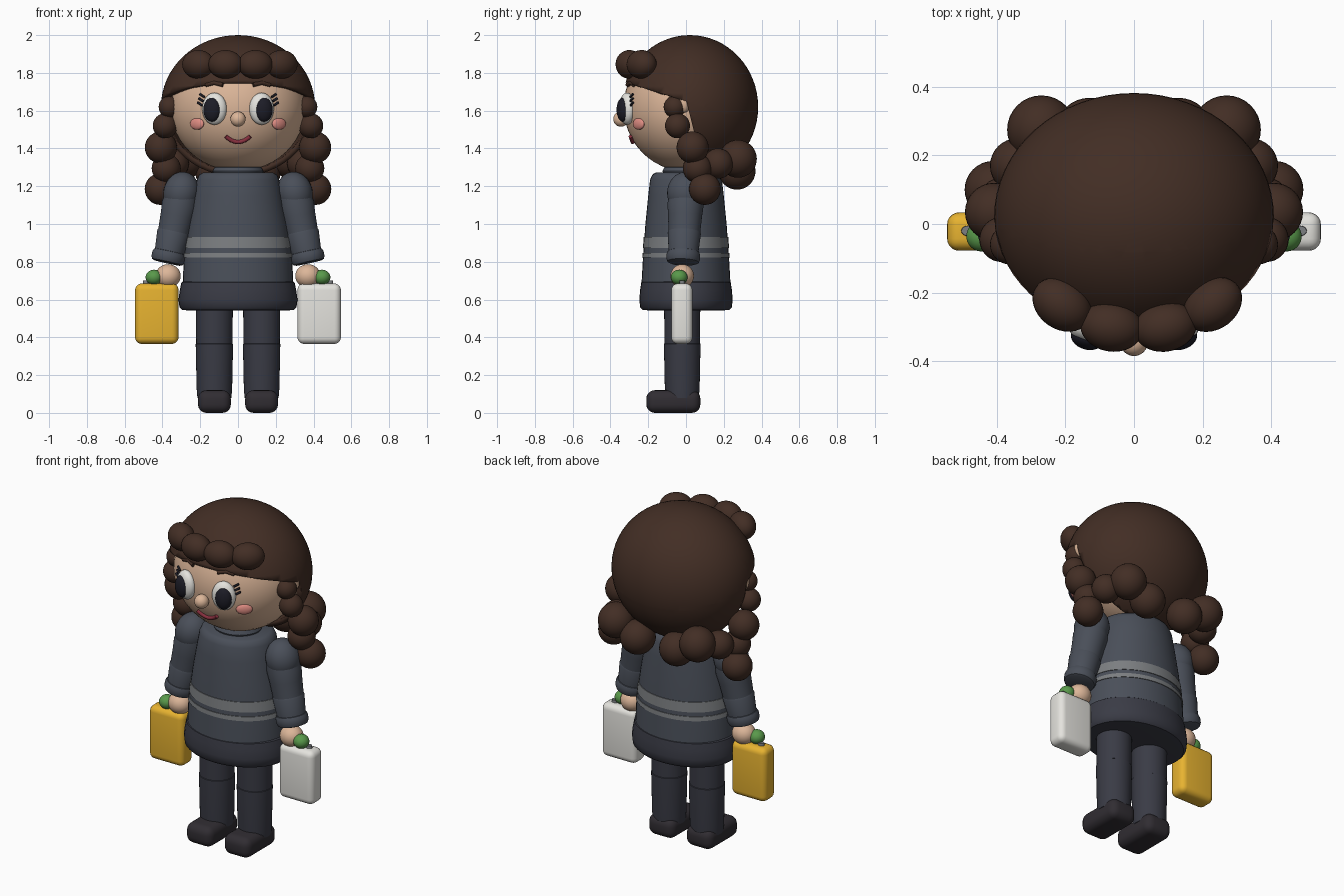
import bpy, bmesh, math
from mathutils import Vector, Matrix

if "Cube" in bpy.data.objects:
    bpy.data.objects.remove(bpy.data.objects["Cube"])


def mat(name, r, g, b):
    m = bpy.data.materials.new(name)
    m.diffuse_color = (r, g, b, 1)
    m.use_nodes = True
    m.node_tree.nodes["Principled BSDF"].inputs["Base Color"].default_value = m.diffuse_color
    return m


HAIR = mat("hair_brown", .055, .027, .018)
SKIN = mat("skin", .72, .47, .32)
COAT = mat("coat_slate", .068, .078, .1)
TROUSER = mat("trouser_dark", .042, .044, .06)
SHOE = mat("shoe_dark", .03, .026, .032)
BAND = mat("band_grey", .2, .21, .22)
WHITE = mat("white", .78, .77, .73)
BLACK = mat("black", .012, .012, .02)
PINK = mat("pink", .75, .27, .23)
RED = mat("mouth_red", .25, .03, .05)
YELLOW = mat("yellow", .8, .45, .03)
GREEN = mat("green", .1, .32, .07)


def finish(name, bm, m, angle=40):
    me = bpy.data.meshes.new(name)
    bmesh.ops.recalc_face_normals(bm, faces=bm.faces[:])
    bm.to_mesh(me)
    bm.free()
    ob = bpy.data.objects.new(name, me)
    bpy.context.collection.objects.link(ob)
    me.materials.append(m)
    bpy.ops.object.select_all(action='DESELECT')
    bpy.context.view_layer.objects.active = ob
    ob.select_set(True)
    bpy.ops.object.shade_smooth_by_angle(angle=math.radians(angle))
    return ob


def ball(name, loc, rad, m, rot=(0, 0, 0), seg=32):
    bm = bmesh.new()
    bmesh.ops.create_uvsphere(bm, u_segments=seg, v_segments=seg // 2, radius=1)
    rad = rad if isinstance(rad, tuple) else (rad,) * 3
    ob = finish(name, bm, m)
    ob.location, ob.scale, ob.rotation_euler = loc, rad, rot
    return ob


def loft(name, rings, m, start=(0, 0, 0), axis=(0, 0, 1), seg=40):
    """Capped stack of elliptical rings (height, rx, ry) along an axis."""
    bm = bmesh.new()
    loops = []
    for h, rx, ry in rings:
        loops.append([bm.verts.new((rx * math.cos(2 * math.pi * i / seg),
                                    ry * math.sin(2 * math.pi * i / seg), h)) for i in range(seg)])
    for a, b in zip(loops, loops[1:]):
        for i in range(seg):
            j = (i + 1) % seg
            bm.faces.new((a[i], a[j], b[j], b[i]))
    bm.faces.new(loops[0])
    bm.faces.new(loops[-1])
    q = Vector((0, 0, 1)).rotation_difference(Vector(axis).normalized())
    bm.transform(Matrix.Translation(start) @ q.to_matrix().to_4x4())
    return finish(name, bm, m)


def rounded_box(name, loc, size, r, m):
    bm = bmesh.new()
    bmesh.ops.create_cube(bm, size=1)
    bmesh.ops.scale(bm, vec=size, verts=bm.verts[:])
    bmesh.ops.bevel(bm, geom=bm.edges[:], offset=r, segments=5, profile=.5, affect='EDGES')
    ob = finish(name, bm, m)
    ob.location = loc
    return ob


def tube(name, pts, r, m):
    cu = bpy.data.curves.new(name, 'CURVE')
    cu.dimensions = '3D'
    cu.bevel_depth, cu.bevel_resolution, cu.use_fill_caps = r, 3, True
    sp = cu.splines.new('POLY')
    sp.points.add(len(pts) - 1)
    for p, c in zip(sp.points, pts):
        p.co = (*c, 1)
    ob = bpy.data.objects.new(name, cu)
    bpy.context.collection.objects.link(ob)
    cu.materials.append(m)


# head
HC, HR = Vector((0, 0, 1.62)), (.36, .33, .34)


def face_y(x, z):
    return -HR[1] * math.sqrt(1 - (x / HR[0]) ** 2 - ((z - HC.z) / HR[2]) ** 2)


ball("head", HC, HR, SKIN, seg=48)
ball("nose", (0, -.345, 1.555), .04, SKIN)
loft("neck", [(1.2, .1, .1), (1.34, .1, .1)], SKIN)

# hair shell: cap in front, full at the back
bm = bmesh.new()
bmesh.ops.create_uvsphere(bm, u_segments=64, v_segments=32, radius=1)
bmesh.ops.scale(bm, vec=(.408, .362, .38), verts=bm.verts[:])
bmesh.ops.translate(bm, vec=(0, .02, 1.62), verts=bm.verts[:])
cuts = [(Vector((0, -.29, 1.74)), Vector((0, .31, 1))), (Vector((0, 0, 1.66)), Vector((0, 1, .25)))]
for co, no in cuts:
    bmesh.ops.bisect_plane(bm, geom=bm.verts[:] + bm.edges[:] + bm.faces[:], plane_co=co, plane_no=no)
gone = [f for f in bm.faces if all((f.calc_center_median() - co).dot(no) < 0 for co, no in cuts)]
bmesh.ops.delete(bm, geom=gone, context='FACES')
hair = finish("hair_shell", bm, HAIR)
sol = hair.modifiers.new("thickness", 'SOLIDIFY')
sol.thickness, sol.offset = .03, -1

# fringe curls
for x, y, a in ((-.21, -.235, -35), (-.066, -.3, -10), (.092, -.3, 12), (.23, -.235, 37)):
    ball("fringe_curl", (x, y, 1.845), (.092, .072, .076), HAIR, (0, 0, math.radians(a)))

# mouth
tube("mouth", [(x, face_y(x, z) - .006, z) for x, z in
               [(.065 * t / 6, 1.434 + .03 * (t / 6) ** 2) for t in range(-6, 7)]], .011, RED)

for s, side in ((-1, "left"), (1, "right")):
    # face details
    tilt = math.radians(18 * s)
    ball(side + "_eye", (s * .125, -.312, 1.61), (.067, .042, .085), WHITE, (0, 0, tilt))
    ball(side + "_pupil", (s * .138, -.334, 1.605), (.047, .032, .064), BLACK, (0, 0, tilt))
    ball(side + "_cheek", (s * .217, face_y(.217, 1.53) - .002, 1.53), (.045, .016, .031), PINK,
         (0, 0, math.radians(38 * s)))
    tube(side + "_brow", [(s * x, face_y(x, z) - .008, z) for x, z in
                          ((.08, 1.737), (.125, 1.748), (.17, 1.737))], .012, HAIR)
    for k in range(3):
        x, z = .178 + .006 * k, 1.672 - .022 * k
        tube(side + "_lash", [(s * x, face_y(x, z) - .012, z),
                              (s * (x + .024), face_y(x + .024, z + .016) - .016, z + .016)], .006, BLACK)
    ball(side + "_ear", (s * .375, -.01, 1.64), (.03, .035, .05), SKIN)

    # hanging side curls and nape curls
    for x, y, z, r in ((.362, -.06, 1.62, .058), (.385, -.045, 1.52, .066), (.408, .035, 1.405, .085),
                       (.38, .06, 1.295, .077), (.41, .1, 1.185, .084),
                       (.27, .275, 1.345, .1), (.13, .27, 1.28, .098), (.34, .17, 1.32, .08)):
        ball(side + "_curl", (s * x, y, z), r, HAIR)

    # sleeve: shoulder puff, two arm segments, cuff
    top, low = Vector((s * .295, 0, 1.16)), Vector((s * .372, -.015, .81))
    ax = low - top
    ball(side + "_shoulder", (s * .3, 0, 1.165), (.095, .1, .112), COAT, (0, s * -.22, 0))
    loft(side + "_upper_arm", [(0, .085, .09), (.06, .096, .096), (.12, .09, .09), (.215, .084, .084)],
         COAT, top, ax)
    loft(side + "_forearm", [(.2, .082, .082), (.215, .088, .088), (.35, .076, .076)], COAT, top, ax)
    loft(side + "_cuff", [(.31, .07, .07), (.315, .083, .083), (.33, .089, .089), (.355, .089, .089),
                          (.37, .083, .083), (.375, .07, .07)], COAT, top, ax)

    # hand and carried case
    ball(side + "_hand", (s * .37, -.02, .725), (.067, .062, .062), SKIN)
    ball(side + "_handle_knob", (s * .445, -.036, .718), (.044, .044, .04), GREEN)
    rounded_box(side + "_case", (s * .43, -.022, .525), (.23, .112, .32), .035, YELLOW if s < 0 else WHITE)
    loft(side + "_case_cap", [(.67, .02, .016), (.7, .018, .014)], BAND, (s * .485, -.02, 0), seg=20)

    # leg and shoe
    leg = (s * .125, -.02, 0)
    loft(side + "_thigh", [(.36, .096, .094), (.6, .098, .096)], TROUSER, leg)
    loft(side + "_shin", [(.08, .09, .088), (.13, .094, .092), (.365, .099, .097), (.37, .09, .09)], TROUSER, leg)
    rounded_box(side + "_shoe", (s * .125, -.067, .06), (.174, .286, .12), .045, SHOE)

# coat body, hem, bands and collar
loft("coat_body", [(.6, .296, .24), (.82, .287, .228), (1.0, .262, .215), (1.15, .235, .2),
                   (1.235, .218, .19), (1.262, .205, .178), (1.272, .185, .16)], COAT)
loft("coat_hem", [(.543, .27, .2), (.545, .295, .228), (.56, .31, .243), (.6, .315, .247), (.65, .308, .243),
                  (.69, .3, .237), (.7, .285, .225)], TROUSER)
for z0, z1 in ((.872, .93), (.822, .847)):
    grow = lambda z: (z, .291 - .14 * (z - .82), .232 - .075 * (z - .82))
    loft("coat_band", [grow(z0), grow(z1)], BAND)
loft("collar", [(1.25, .125, .115), (1.28, .135, .125), (1.3, .125, .115), (1.305, .1, .1)], COAT)
